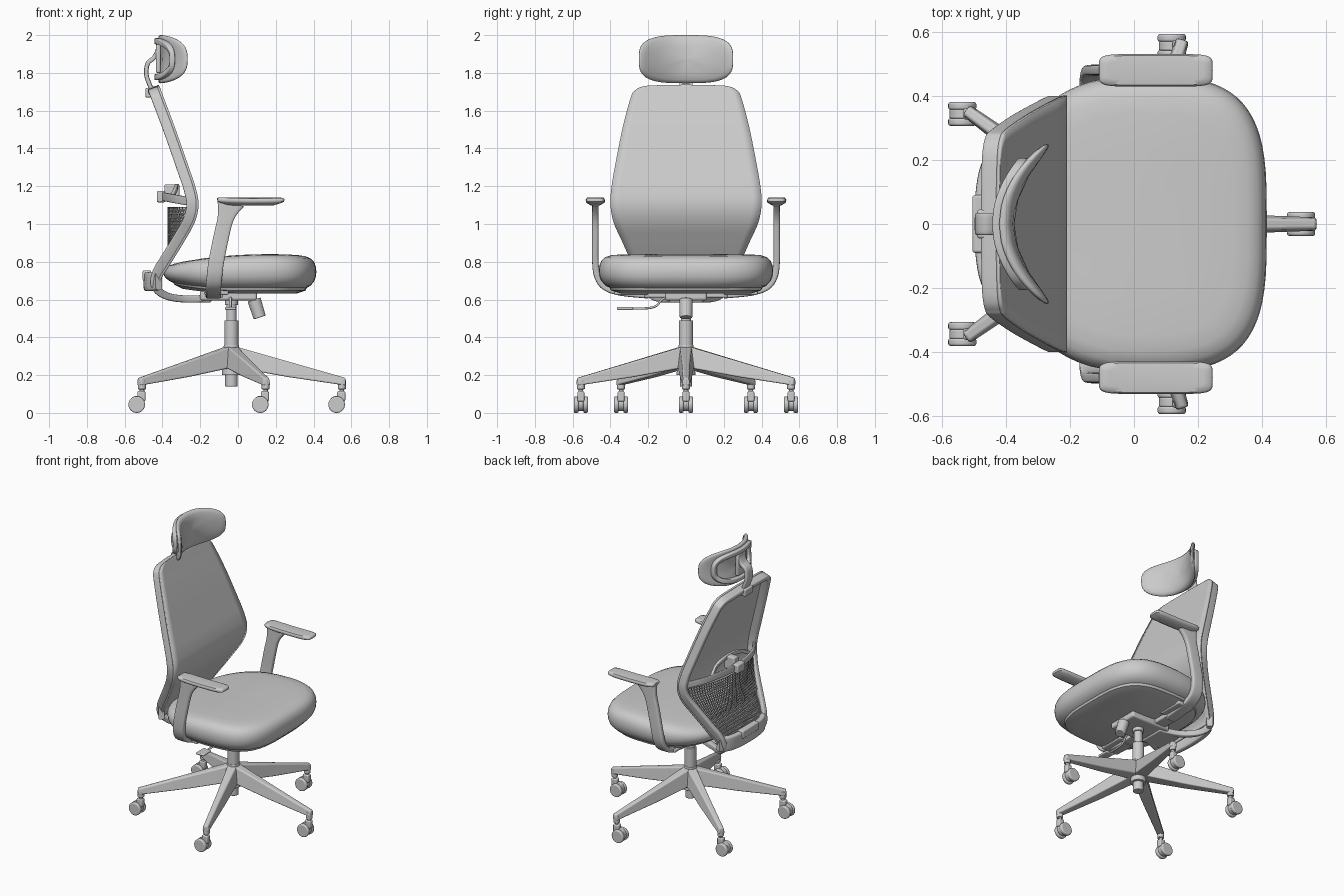
import bpy, math
from mathutils import Vector as V

if "Cube" in bpy.data.objects:
    bpy.data.objects.remove(bpy.data.objects["Cube"])

def make(name, verts, faces, angle=40, bevel=0):
    me = bpy.data.meshes.new(name)
    me.from_pydata([tuple(v) for v in verts], [], faces)
    me.polygons.foreach_set("use_smooth", [True] * len(me.polygons))
    me.set_sharp_from_angle(angle=math.radians(angle))
    ob = bpy.data.objects.new(name, me)
    bpy.context.collection.objects.link(ob)
    if bevel:
        b = ob.modifiers.new("bevel", 'BEVEL')
        b.width, b.segments = bevel, 3
    return ob

def loft(name, rings, closed=False, **kw):
    n, m = len(rings[0]), len(rings)
    faces = [(i*n+j, i*n+(j+1) % n, (i+1) % m*n+(j+1) % n, (i+1) % m*n+j)
             for i in range(m if closed else m-1) for j in range(n)]
    if not closed:
        faces += [tuple(range(n))[::-1], tuple(range((m-1)*n, m*n))]
    return make(name, [v for r in rings for v in r], faces, **kw)

def box(name, lo, hi, bevel=0.008):
    ring = lambda z: [(lo[0], lo[1], z), (hi[0], lo[1], z), (hi[0], hi[1], z), (lo[0], hi[1], z)]
    return loft(name, [ring(lo[2]), ring(hi[2])], bevel=bevel)

def cyl(name, p, q, r, r2=None, bevel=0.004, n=32):
    p, q = V(p), V(q)
    d = (q-p).normalized()
    a = d.orthogonal().normalized()
    b = d.cross(a)
    ring = lambda c, r: [c + r*(a*math.cos(t*math.tau/n) + b*math.sin(t*math.tau/n)) for t in range(n)]
    return loft(name, [ring(p, r), ring(q, r2 or r)], bevel=bevel)

def spline(pts, k=6):
    pts = [V(p) for p in pts]
    e = [2*pts[0]-pts[1]] + pts + [2*pts[-1]-pts[-2]]
    out = []
    for i in range(len(pts)-1):
        a, b, c, d = e[i:i+4]
        for j in range(k):
            t = j/k
            out.append(0.5*(2*b + (c-a)*t + (2*a-5*b+4*c-d)*t*t + (3*b-a-3*c+d)*t**3))
    return out + [pts[-1]]

def sup(t, n):
    c, s = math.cos(t), math.sin(t)
    return math.copysign(abs(c)**(2/n), c), math.copysign(abs(s)**(2/n), s)

def sweep(name, pts, size, ref, offset=(0, 0), closed=False, power=5):
    """Rounded-rectangle section along pts; size and ref may depend on the point."""
    rings, m = [], len(pts)
    for i, p in enumerate(pts):
        nxt = pts[(i+1) % m] if closed else pts[min(i+1, m-1)]
        prv = pts[i-1] if closed else pts[max(i-1, 0)]
        t = (nxt-prv).normalized()
        r = V(ref(p, t) if callable(ref) else ref)
        a = (r - t*r.dot(t)).normalized()
        b = t.cross(a)
        sa, sb = size(p) if callable(size) else size
        c = p + a*offset[0]*sa + b*offset[1]*sb
        sec = [sup((j+.5)*math.tau/20, power) for j in range(20)]
        rings.append([c + a*sa*u/2 + b*sb*v/2 for u, v in sec])
    return loft(name, rings, closed=closed)

# five-star base with casters
HX = -0.035
cyl("base_hub", (HX, 0, .2), (HX, 0, .36), .05, .04)
cyl("column_bottom", (HX, 0, .14), (HX, 0, .25), .033)
cyl("column_sleeve", (HX, 0, .35), (HX, 0, .49), .037)
cyl("gas_piston", (HX, 0, .48), (HX, 0, .59), .027)
cyl("column_socket", (HX, 0, .57), (HX, 0, .66), .035)
for k in range(5):
    a = k*math.tau/5
    d, s = V((math.cos(a), math.sin(a), 0)), V((-math.sin(a), math.cos(a), 0))
    o = V((HX, 0, 0))
    rings = []
    for r, wb, wt, lo, hi in ((.02, .045, .03, .24, .352), (.3, .034, .02, .19, .272), (.605, .022, .015, .145, .185)):
        rings.append([o + d*r + s*w + V((0, 0, z)) for w, z in ((-wb, lo), (wb, lo), (wt, hi), (-wt, hi))])
    loft(f"base_leg_{k}", rings, bevel=.008)
    p = o + d*.585
    at = lambda x, y, z: (p.x+x, p.y+y, z)
    cyl(f"caster_socket_{k}", at(0, 0, .125), at(0, 0, .175), .021)
    cyl(f"caster_stem_{k}", at(0, 0, .06), at(0, 0, .14), .012)
    cyl(f"caster_hood_{k}", at(-.028, -.014, .05), at(-.028, .014, .05), .04)
    box(f"caster_neck_{k}", at(-.025, -.018, .06), at(.018, .018, .115))
    for sg in (-1, 1):
        cyl(f"caster_wheel_{k}_{sg}", at(-.028, sg*.013, .044), at(-.028, sg*.037, .044), .044, bevel=.007)

# seat cushion and pan
def seat_ring(s, f, n=72, drop=0):
    out = []
    for j in range(n):
        c, q = sup(j*math.tau/n, 3.4)
        x = .01 + .405*c*s
        y = .462*q*s*(1 - (.22*c*c if c < 0 else 0))
        top = .84 - .2*max(0, .15-x)**2 - .25*max(0, x-.2)**2
        bot = .648 + .28*max(0, -x)**2
        out.append((x, y, bot + (top-bot)*f - drop))
    return out
loft("seat_cushion", [seat_ring(s, f) for s, f in (
    (.05, 1), (.5, 1), (.75, .995), (.86, .975), (.93, .92), (.97, .83), (.993, .7), (1, .55),
    (.993, .4), (.97, .26), (.92, .13), (.85, .05), (.75, 0), (.05, 0))], angle=80)
loft("seat_pan", [seat_ring(s, 0, drop=d) for s, d in ((.88, -.02), (.86, .0), (.75, .015), (.05, .018))])

# tilt mechanism, lever and tension knob
box("mechanism_housing", (-.2, -.11, .595), (.1, .11, .65), .012)
box("mechanism_rear", (-.3, -.09, .585), (-.14, .09, .62))
box("mechanism_crossbar", (-.17, -.22, .61), (-.08, .22, .64))
cyl("tension_rod", (.06, 0, .65), (.09, 0, .58), .015)
cyl("tension_knob", (.085, 0, .6), (.115, 0, .505), .036, .033)
sweep("height_lever", spline([(-.04, -.06, .61), (-.04, -.12, .605), (-.04, -.16, .565), (-.04, -.22, .553), (-.04, -.3, .553)]),
      (.014, .012), (1, 0, 0), power=2)
box("lever_paddle", (-.07, -.365, .545), (-.01, -.28, .56), .006)

# backrest: outline of one side, from under the seat to the top centre (x, half width, z)
side = spline([(-.15, .08, .625), (-.28, .13, .622), (-.37, .19, .637), (-.415, .23, .675), (-.408, .25, .72),
               (-.37, .28, .78), (-.29, .338, .91), (-.235, .383, 1.01), (-.215, .4, 1.1), (-.23, .395, 1.19),
               (-.27, .375, 1.31), (-.34, .335, 1.51), (-.4, .292, 1.67), (-.413, .27, 1.705), (-.42, .235, 1.724),
               (-.424, .17, 1.731), (-.426, .01, 1.735)])
outline = side + [V((p.x, -p.y, p.z)) for p in reversed(side)]
def front(p, t):
    if p.z > 1.3:
        return (.95, 0, .32)
    g = 1 if p.y > 0 else -1
    return (t.z*g, 0, -t.x*g)
def rail(p):
    return (.038 + .02*min(1, max(0, (p.z-.63)/.12)), .036)
sweep("back_frame", outline, rail, front, offset=(-.5, -.5))
rows = [p for p in side[18:]]
N = 16
panel = make("back_panel", [(p.x, p.y*(2*j/N-1), p.z) for p in rows for j in range(N+1)],
             [(i*(N+1)+j, i*(N+1)+j+1, (i+1)*(N+1)+j+1, (i+1)*(N+1)+j) for i in range(len(rows)-1) for j in range(N)], angle=60)
so = panel.modifiers.new("thickness", 'SOLIDIFY')
so.thickness, so.offset = .012, 0
sweep("back_lower_bar", spline([(-.42, -.245, .7), (-.465, -.16, .695), (-.48, 0, .695), (-.465, .16, .695), (-.42, .245, .7)]),
      (.1, .04), (0, 0, 1))
box("back_lower_clip", (-.505, -.09, .7), (-.46, .09, .755))

# lumbar support: perforated sheet, band and adjuster
M, R = 44, 20
verts = []
for i in range(R+1):
    z = .73 + .36*i/R
    q = min(side[18:60], key=lambda p: abs(p.z-z))
    mid = min(q.x-.045, -.37)
    for j in range(M+1):
        u = 2*j/M-1
        edge = q.x-.04
        verts.append((edge + (mid-edge)*(1-u*u), u*(q.y-.03), z))
mesh = make("lumbar_mesh", verts, [(i*(M+1)+j, i*(M+1)+j+1, (i+1)*(M+1)+j+1, (i+1)*(M+1)+j) for i in range(R) for j in range(M)])
wf = mesh.modifiers.new("holes", 'WIREFRAME')
wf.thickness = .007
sweep("lumbar_band", spline([(-.26, -.38, 1.12), (-.345, -.24, 1.135), (-.395, 0, 1.145), (-.345, .24, 1.135), (-.26, .38, 1.12)]),
      (.045, .016), (0, 0, 1))
sweep("lumbar_arch", spline([(-.35, -.22, 1.14), (-.33, -.13, 1.185), (-.325, 0, 1.2), (-.33, .13, 1.185), (-.35, .22, 1.14)]),
      (.025, .02), (0, 0, 1))
box("lumbar_adjuster", (-.43, -.04, 1.115), (-.385, .04, 1.175))
box("lumbar_slider", (-.39, -.025, 1.12), (-.31, .025, 1.21))

# headrest: curved pad, rear ring and bracket
def head(u, v, s, dx, hw=.25, hh=.1275):
    y, z = hw*s*u, hh*s*v
    return V((-.395 + 2*y*y + dx - .1*z*z/.0163*.15, y, 1.8725 + z))
def head_ring(s, dx):
    return [head(*sup(j*math.tau/64, 3.2), s, dx) for j in range(64)]
loft("headrest_pad", [head_ring(s, d) for s, d in (
    (.03, .022), (.3, .022), (.6, .022), (.85, .02), (.95, .014), (.99, .006), (1, 0), (.99, -.007), (.95, -.013),
    (.85, -.015), (.6, -.015), (.3, -.015), (.03, -.015))], angle=80)
ring = [head(*sup(j*math.tau/64, 3), 1, -.025, .19, .095) for j in range(64)]
sweep("headrest_rear_ring", ring, (.03, .032), (1, 0, 0), closed=True)
sweep("headrest_bracket", spline([(-.445, 0, 1.68), (-.465, 0, 1.73), (-.485, 0, 1.79), (-.478, 0, 1.85), (-.445, 0, 1.88), (-.425, 0, 1.92), (-.42, 0, 1.96)]),
      (.07, .024), (0, 1, 0))
box("headrest_mount", (-.49, -.045, 1.67), (-.43, .045, 1.72))
box("headrest_plate", (-.435, -.045, 1.8), (-.41, .045, 1.95))

# armrests
for sg, nm in ((-1, "right"), (1, "left")):
    path = spline([(-.04, .48, 1.115), (-.06, .48, 1.05), (-.085, .48, .95), (-.115, .48, .8), (-.125, .468, .72),
                   (-.13, .43, .667), (-.13, .35, .638), (-.13, .2, .622)])
    path = [V((p.x, p.y*sg, p.z)) for p in path]
    sweep(f"arm_post_{nm}", path, lambda p: (.082 + .07*max(0, (p.z-1)/.115)**2, .034), (1, 0, 0))
    rings = []
    for s, hx, z in ((.042, .12, 1.1), (.085, .165, 1.112), (.1, .176, 1.118), (.102, .178, 1.13), (.092, .172, 1.138), (.06, .15, 1.14)):
        rings.append([(.068 + hx*u, sg*.48 + s*v/2, z + .15*(hx*u-.02)**2 - .003)
                      for u, v in (sup(j*math.tau/48, 6) for j in range(48))])
    loft(f"arm_pad_{nm}", rings, angle=50)
    box(f"arm_foot_{nm}", (-.18, min(sg*.2, sg*.38), .625), (-.05, max(sg*.2, sg*.38), .65))

# make all face directions consistent
import bmesh
for ob in bpy.context.collection.objects:
    bm = bmesh.new()
    bm.from_mesh(ob.data)
    bmesh.ops.recalc_face_normals(bm, faces=bm.faces)
    bm.to_mesh(ob.data)
    bm.free()
